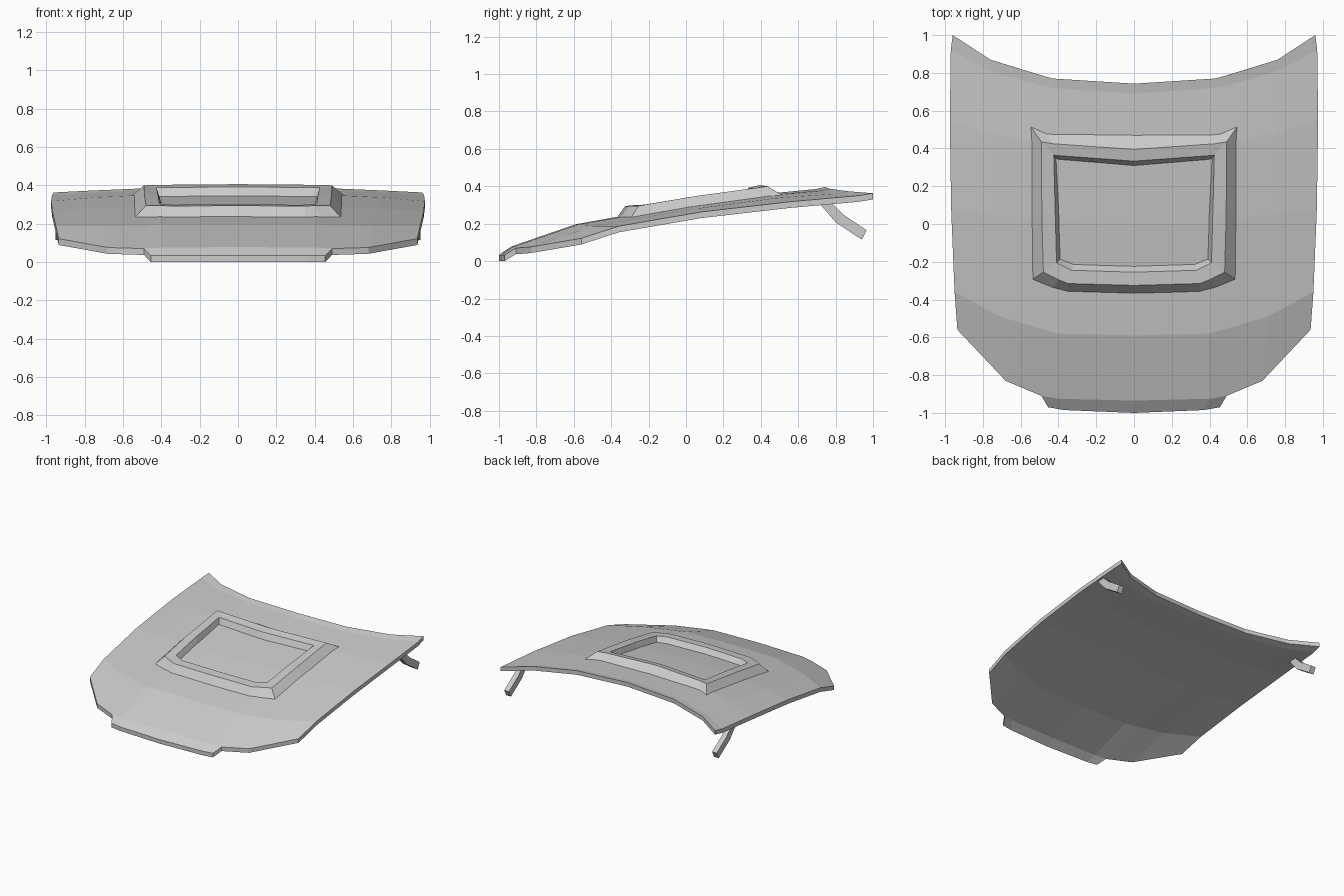
import bpy, bmesh
from mathutils import Vector
from mathutils.bvhtree import BVHTree

if "Cube" in bpy.data.objects:
    bpy.data.objects.remove(bpy.data.objects["Cube"])

THICK = 0.033


def finish(bm, name):
    bmesh.ops.recalc_face_normals(bm, faces=bm.faces)
    me = bpy.data.meshes.new(name)
    bm.to_mesh(me)
    bm.free()
    ob = bpy.data.objects.new(name, me)
    bpy.context.collection.objects.link(ob)
    return ob


def mirror_row(half):
    # half row starts on the centre line; returns the row from -x to +x
    return [(-p[0], *p[1:]) for p in reversed(half[1:])] + list(half)


# hood panel: bowed rows from the front edge to the windscreen edge, half width
rows = [
    [(0, -.935, .078), (.40, -.925, .076), (.49, -.91, .07), (.68, -.83, .076), (.935, -.56, .122)],
    [(0, -.59, .197), (.40, -.58, .195), (.47, -.56, .192), (.71, -.49, .187), (.95, -.36, .187)],
    [(0, 0, .303), (.42, .01, .298), (.48, .02, .294), (.74, .05, .28), (.968, .08, .263)],
    [(0, .40, .357), (.43, .42, .352), (.50, .43, .349), (.75, .48, .337), (.975, .55, .317)],
    [(0, .69, .385), (.43, .72, .377), (.50, .735, .374), (.76, .81, .361), (.97, .92, .350)],
    [(0, .743, .396), (.43, .77, .387), (.50, .79, .384), (.76, .87, .373), (.96, 1.0, .363)],
]
nose = [(0, -1.0, .033), (.37, -.985, .033), (.455, -.97, .033)]

bm = bmesh.new()
grid = [[bm.verts.new(p) for p in mirror_row(r)] for r in rows]
for a, b in zip(grid, grid[1:]):
    for i in range(len(a) - 1):
        bm.faces.new((a[i], a[i + 1], b[i + 1], b[i]))

# nose lip in front of the centre columns
lip = [bm.verts.new(p) for p in mirror_row(nose)]
edge = grid[0][2:-2]
for i in range(len(lip) - 1):
    bm.faces.new((lip[i], lip[i + 1], edge[i + 1], edge[i]))

bm.normal_update()
surface = BVHTree.FromBMesh(bm)

# give the panel its thickness straight downwards
ext = bmesh.ops.extrude_face_region(bm, geom=bm.faces[:])
low = [g for g in ext["geom"] if isinstance(g, bmesh.types.BMVert)]
bmesh.ops.translate(bm, verts=low, vec=(0, 0, -THICK))
finish(bm, "hood_panel")


def on_panel(x, y, h):
    hit = surface.ray_cast(Vector((x, y, 2)), Vector((0, 0, -1)))[0]
    return (x, y, hit.z + h)


# raised frame: four loops (height above panel, half outline front to rear)
loops = [
    (-.004, [(0, -.37), (.35, -.36), (.43, -.34), (.54, -.295), (.545, .05), (.55, .52), (.46, .48), (0, .475)]),
    (.050, [(0, -.325), (.35, -.315), (.40, -.295), (.48, -.255), (.488, .05), (.49, .435), (.43, .425), (0, .395)]),
    (.044, [(0, -.255), (.33, -.245), (.36, -.23), (.41, -.205), (.417, .05), (.425, .365), (.40, .362), (0, .333)]),
    (-.003, [(0, -.222), (.32, -.212), (.35, -.20), (.39, -.185), (.397, .05), (.412, .345), (.39, .34), (0, .308)]),
]
bm = bmesh.new()
rings = []
for h, half in loops:
    full = half + [(-x, y) for x, y in reversed(half[1:-1])]
    rings.append([bm.verts.new(on_panel(x, y, h)) for x, y in full])
for a, b in zip(rings, rings[1:]):
    n = len(a)
    for i in range(n):
        j = (i + 1) % n
        bm.faces.new((a[i], a[j], b[j], b[i]))
ob = finish(bm, "raised_frame")
# open strip: make sure the faces look upwards
if sum(p.normal.z for p in ob.data.polygons) < 0:
    ob.data.flip_normals()

# bent hinge arms under the rear corners
arm = [(.71, .312), (.80, .208), (.94, .115), (.966, .165), (.84, .25), (.775, .315)]
for side, name in ((1, "hinge_arm_right"), (-1, "hinge_arm_left")):
    bm = bmesh.new()
    a = [bm.verts.new((side * .91, y, z)) for y, z in arm]
    b = [bm.verts.new((side * .952, y, z)) for y, z in arm]
    for s in (a, b):
        bm.faces.new((s[0], s[1], s[4], s[5]))
        bm.faces.new((s[1], s[2], s[3], s[4]))
    for i in range(6):
        j = (i + 1) % 6
        bm.faces.new((a[i], a[j], b[j], b[i]))
    finish(bm, name)
